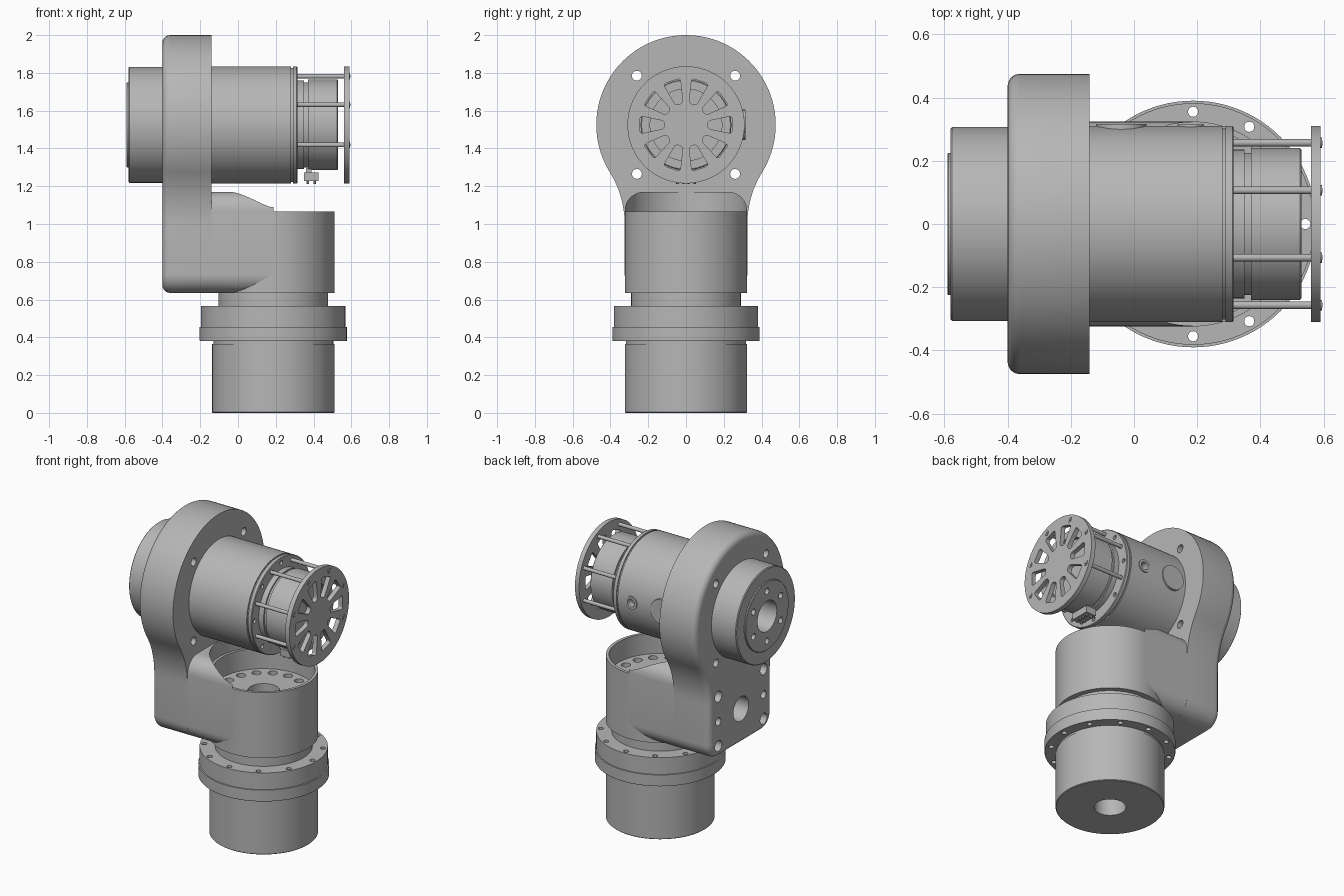
import bpy, bmesh
from math import sin, cos, pi, radians, atan2
from mathutils import Matrix, Vector

if "Cube" in bpy.data.objects:
    bpy.data.objects.remove(bpy.data.objects["Cube"])

AX = 0.187      # vertical column axis (x)
MZ = 1.525      # horizontal motor axis (z)

grey = bpy.data.materials.new("light_grey")
grey.use_nodes = True
grey.diffuse_color = (0.47, 0.47, 0.47, 1)
grey.node_tree.nodes["Principled BSDF"].inputs["Base Color"].default_value = grey.diffuse_color


def shade(mesh):
    mesh.polygons.foreach_set("use_smooth", [True] * len(mesh.polygons))
    mesh.set_sharp_from_angle(angle=radians(32))


def finish(name, bm):
    bmesh.ops.recalc_face_normals(bm, faces=bm.faces)
    mesh = bpy.data.meshes.new(name)
    bm.to_mesh(mesh)
    bm.free()
    mesh.materials.append(grey)
    shade(mesh)
    ob = bpy.data.objects.new(name, mesh)
    bpy.context.collection.objects.link(ob)
    return ob


def turned(name, profile, axis, offset, closed=False, steps=96):
    """Spin (radius, height) points around the x or z axis."""
    bm = bmesh.new()
    pts = [(h, r, 0) if axis == "X" else (r, 0, h) for r, h in profile]
    vs = [bm.verts.new(p) for p in pts]
    pairs = list(zip(vs, vs[1:])) + ([(vs[-1], vs[0])] if closed else [])
    es = [bm.edges.new(p) for p in pairs]
    bmesh.ops.spin(bm, geom=vs + es, cent=(0, 0, 0), angle=2 * pi, steps=steps,
                   axis=(1, 0, 0) if axis == "X" else (0, 0, 1))
    bmesh.ops.remove_doubles(bm, verts=bm.verts, dist=1e-5)
    bmesh.ops.translate(bm, verts=bm.verts, vec=offset)
    return finish(name, bm)


def rods(name, axis, centres, r, length, seg=20):
    """Several equal cylinders in one object."""
    rot = {"X": Matrix.Rotation(pi / 2, 4, "Y"), "Y": Matrix.Rotation(pi / 2, 4, "X"),
           "Z": Matrix.Identity(4)}[axis]
    bm = bmesh.new()
    for c in centres:
        bmesh.ops.create_cone(bm, cap_ends=True, segments=seg, radius1=r, radius2=r,
                              depth=length, matrix=Matrix.Translation(c) @ rot)
    return finish(name, bm)


def prism(bm, outline, x0, x1, corner=0.0, seg=6):
    """Extrude a (y, z) outline along x, rounding its corners."""
    vs = [bm.verts.new((x0, y, z)) for y, z in outline]
    face = bm.faces.new(vs)
    geom = bmesh.ops.extrude_face_region(bm, geom=[face])["geom"]
    new = [g for g in geom if isinstance(g, bmesh.types.BMVert)]
    bmesh.ops.translate(bm, verts=new, vec=(x1 - x0, 0, 0))
    if corner:
        side = [e for v in vs for e in v.link_edges
                if abs(e.verts[0].co.x - e.verts[1].co.x) > 1e-4]
        bmesh.ops.bevel(bm, geom=side, offset=corner, segments=seg, profile=0.5, affect="EDGES")


def cut(target, *cutters):
    for c in cutters:
        c.hide_render = True
        mod = target.modifiers.new("cut", "BOOLEAN")
        mod.operation, mod.solver, mod.object = "DIFFERENCE", "EXACT", c
        bpy.context.view_layer.update()
        ev = target.evaluated_get(bpy.context.evaluated_depsgraph_get())
        mesh = bpy.data.meshes.new_from_object(ev)
        target.modifiers.clear()
        target.data = mesh
        shade(mesh)
    for c in cutters:
        bpy.data.objects.remove(c)


def ring(r, count, start=0.0):
    return [(r * cos(start + 2 * pi * i / count), r * sin(start + 2 * pi * i / count))
            for i in range(count)]


# Lower column: drum, bolted flange and neck
column = turned("base_column", [
    (.095, 0), (.32, 0), (.324, .004), (.324, .365), (.318, .365), (.318, .38), (.388, .38),
    (.39, .383), (.39, .455), (.382, .455), (.382, .565), (.29, .565), (.29, .635), (.095, .635)],
    "Z", (AX, 0, 0), closed=True)
cut(column, rods("flange_holes", "Z", [(AX + a, b, .48) for a, b in ring(.355, 12)], .016, .4))

# Open cup above the neck, with a bolted floor
cup = turned("cup", [(.095, .635), (.324, .635), (.324, 1.065), (.305, 1.065),
                     (.305, .93), (.095, .93)], "Z", (AX, 0, 0), closed=True)
cut(cup, rods("floor_holes", "Z", [(AX + a, b, .93) for a, b in ring(.25, 16)], .028, .08))

# Rounded block joining the cup to the upright
bm = bmesh.new()
prism(bm, [(-.324, .635), (.324, .635), (.324, 1.17), (-.324, 1.17)], -.14, AX, .1, 10)
block = finish("arm_block", bm)
cut(block, rods("block_cutter", "Z", [(AX, 0, .9)], .322, 1, 96))

# Upright plate: round head, concave flanks, rounded foot
head, waist, flank, foot = .475, .325, .52, .1
join = atan2(-.525, waist + flank)
half = [(head * cos(a), MZ + head * sin(a))
        for a in (pi / 2 + (join - pi / 2) * i / 36 for i in range(37))]
for i in range(1, 15):
    a = (pi + join) + (-join) * i / 14
    half.append((waist + flank + flank * cos(a), 1.0 + flank * sin(a)))
for i in range(9):
    a = -pi / 2 * i / 8
    half.append((waist - foot + foot * cos(a), .635 + foot + foot * sin(a)))
outline = half + [(-y, z) for y, z in reversed(half[1:])]
bm = bmesh.new()
prism(bm, outline, -.14, -.40)
rim = [e for e in bm.edges if all(abs(v.co.x + .40) < 1e-4 for v in e.verts)]
bmesh.ops.bevel(bm, geom=rim, offset=.04, segments=5, profile=0.5, affect="EDGES",
                clamp_overlap=False)
upright = finish("upright_plate", bm)
sides = (-1, 1)
cut(upright,
    rods("head_holes", "X", [(-.27, s * .26, MZ + t * .26) for s in sides for t in sides], .026, .5),
    rods("foot_holes", "X", [(-.40, s * .235, z) for s in sides for z in (.71, 1.035)], .036, .2),
    rods("dowel_holes", "X", [(-.40, s * .235, .87) for s in sides], .026, .2),
    rods("cable_hole", "X", [(-.40, 0, .865)], .08, .4, 40))

# Horizontal motor body with output face
motor = turned("motor_body", [
    (0, -.3), (.1, -.3), (.1, -.59), (.222, -.59), (.225, -.587), (.225, -.58), (.302, -.58),
    (.307, -.575), (.307, -.3), (.31, -.3), (.31, .28), (.302, .28), (.302, .29), (.31, .29),
    (.31, .311), (.306, .315), (0, .315)], "X", (0, 0, MZ))
cut(motor,
    rods("output_holes", "X", [(-.59, a, MZ + b) for a, b in ring(.163, 6, pi / 6)], .02, .08),
    rods("collar_holes", "X", [(.315, a, MZ + b) for a, b in ring(.278, 8)], .014, .03),
    rods("port_bore", "Y", [(.18, .32, MZ)], .026, .1))

# Side cover and cable port
rods("side_cover", "Y", [(-.04, .296, MZ)], .08, .04, 48)
port = rods("cable_port", "Y", [(.18, .30, MZ)], .042, .03, 32)
cut(port, rods("port_cutter", "Y", [(.18, .30, MZ)], .026, .1))

# Encoder drum behind the end cover
turned("encoder_drum", [
    (0, .315), (.235, .315), (.235, .35), (.225, .35), (.225, .37), (.24, .37), (.24, .525),
    (.235, .53), (.19, .53), (.19, .49), (0, .49)], "X", (0, 0, MZ))

# Slotted end cover
cover = turned("end_cover", [(0, .56), (.31, .56), (.31, .59), (0, .59)], "X", (0, 0, MZ))
bm = bmesh.new()
for i in range(10):
    spoke = Matrix.Rotation(2 * pi * i / 10, 2)
    shape = [spoke @ Vector(p) for p in ((.115, -.02), (.243, -.047), (.243, .047), (.115, .02))]
    prism(bm, [(p.x, MZ + p.y) for p in shape], .5, .65, .015, 4)
cut(cover, finish("slots", bm))

# Standoff rods and their screws; the lowest pair is left out for the connector
posts = [p for p in ring(.278, 8, pi / 8) if p[1] > -.2]
rods("standoffs", "X", [(.438, a, MZ + b) for a, b in posts], .012, .25)
rods("cover_screws", "X", [(.59, a, MZ + b) for a, b in posts], .017, .008)
rods("screw_sockets", "X", [(.594, a, MZ + b) for a, b in posts], .008, .004, 6)

# Connector with pins under the encoder
bm = bmesh.new()
for centre, size in (((.388, 0, 1.25), (.075, .13, .045)), ((.375, 0, 1.285), (.03, .1, .04))):
    bmesh.ops.create_cube(bm, size=1, matrix=Matrix.Translation(centre) @ Matrix.Diagonal((*size, 1)))
finish("connector", bm)
rods("connector_pins", "Z", [(.37 + .036 * i, -.045 + .03 * j, 1.222) for i in range(2)
                             for j in range(4)], .007, .018, 8)
